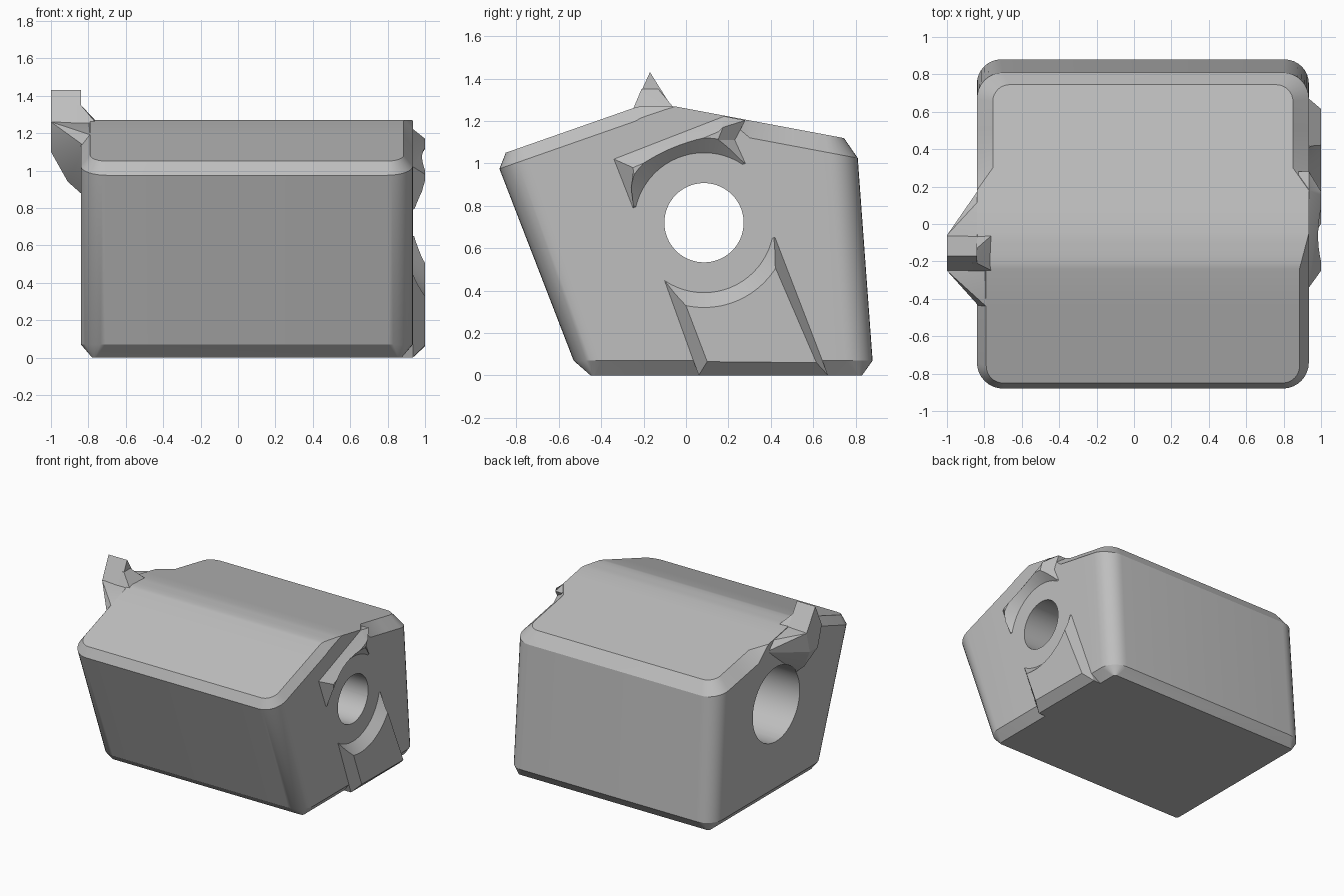
import bpy, bmesh, math

if "Cube" in bpy.data.objects:
    bpy.data.objects.remove(bpy.data.objects["Cube"])

grey = bpy.data.materials.new("steel_grey")
grey.diffuse_color = (0.52, 0.52, 0.52, 1)
grey.use_nodes = True
grey.node_tree.nodes["Principled BSDF"].inputs["Base Color"].default_value = grey.diffuse_color
HOLE = (0.085, 0.72)   # bore centre in y, z
MID, HALF = 0.0475, 0.8875   # body centre and half width in x


def finish(name, bm):
    bmesh.ops.recalc_face_normals(bm, faces=bm.faces)
    me = bpy.data.meshes.new(name)
    bm.to_mesh(me)
    bm.free()
    me.materials.append(grey)
    ob = bpy.data.objects.new(name, me)
    bpy.context.collection.objects.link(ob)
    return ob


def hull(name, *groups):
    bm = bmesh.new()
    for pts in groups:
        bmesh.ops.convex_hull(bm, input=[bm.verts.new(p) for p in pts])
    return finish(name, bm)


def layers(name, levels):
    """Solid from matching (y, z) outlines stacked along x."""
    bm = bmesh.new()
    rings = [[bm.verts.new((x, y, z)) for y, z in pts] for x, pts in levels]
    n = len(rings[0])
    for a, b in zip(rings, rings[1:]):
        for i in range(n):
            j = (i + 1) % n
            bm.faces.new((a[i], a[j], b[j], b[i]))
    bm.faces.new(rings[0])
    bm.faces.new(rings[-1])
    return finish(name, bm)


def circle(r, n=64):
    return [(HOLE[0] + r * math.cos(2 * math.pi * i / n),
             HOLE[1] + r * math.sin(2 * math.pi * i / n)) for i in range(n)]


def cut(ob, levels):
    cutter = layers("cutter", levels)
    mod = ob.modifiers.new("cut", 'BOOLEAN')
    mod.operation, mod.solver, mod.object = 'DIFFERENCE', 'EXACT', cutter
    bpy.context.view_layer.objects.active = ob
    bpy.ops.object.modifier_apply(modifier=mod.name)
    bpy.data.objects.remove(cutter)


# ---- body: rounded-rectangle loops lofted from the base to the peaked roof
def roof(y):
    return min(1.05 + 0.35 * (y + 0.85), 1.27 - 0.1875 * (y + 0.06), 1.27)


STATIONS = [-0.45, -0.24, -0.21, -0.16, -0.1, -0.05, 0.06, 0.18, 0.3, 0.5]


def fade(y):
    """Roof chamfer amount, vanishing along the ridge."""
    if y < 0:
        return max(0, min(1, (-0.05 - y) / 0.19))
    return max(0, min(1, (y - 0.18) / 0.12))


def chain(half, y0, y1, r, inset=False, n=8):
    """Right half of a loop, front to back, as (x offset, y)."""
    arc = [math.pi / 2 * i / n for i in range(n + 1)]
    def width(y):
        return half - ((0.05 if y < 0 else 0.085) * fade(y) if inset else 0)
    front = [(width(-1) - r + r * math.sin(t), y0 + r - r * math.cos(t)) for t in arc]
    back = [(width(1) - r + r * math.cos(t), y1 - r + r * math.sin(t)) for t in arc]
    a, b = (y0, y1) if half < HALF or y0 > -0.8 else (-0.88, 0.81)
    if inset:
        a, b = -0.88, 0.81
    side = [a + (y + 0.88) / 1.69 * (b - a) for y in STATIONS]
    return front + [(width(y), y) for y in side] + back


def eave(y):
    return roof(y) - (0.065 if y < 0 else 0.082) * fade(y)


loops = [[(x, y, 0.0) for x, y in chain(HALF - 0.06, -0.45, 0.83, 0.02)],
         [(x, y, 0.07) for x, y in chain(HALF, -0.53, 0.88, 0.13)],
         [(x, y, eave(y)) for x, y in chain(HALF, -0.88, 0.81, 0.14)],
         [(x, y, roof(y)) for x, y in chain(HALF, -0.85, 0.745, 0.09, True)]]
bm = bmesh.new()
rows = [[[bm.verts.new((MID + s * x, y, z)) for x, y, z in lp] for s in (1, -1)] for lp in loops]
for lo, hi in zip(rows, rows[1:]):
    for s in (0, 1):
        for i in range(len(lo[s]) - 1):
            bm.faces.new((lo[s][i], lo[s][i + 1], hi[s][i + 1], hi[s][i]))
    for e in (0, -1):
        bm.faces.new((lo[0][e], lo[1][e], hi[1][e], hi[0][e]))
top_r, top_l = rows[-1]
for i in range(len(top_r) - 1):
    bm.faces.new((top_r[i], top_r[i + 1], top_l[i + 1], top_l[i]))
bm.faces.new(rows[0][0] + rows[0][1][::-1])
bmesh.ops.remove_doubles(bm, verts=bm.verts, dist=0.0005)
body = finish("body", bm)

# ---- flared bracket on the left, under the tooth
bracket = hull("tooth_bracket", [
    (-1, -0.25, 1.26), (-1, -0.06, 1.26), (-1, -0.2, 1.1), (-1, -0.1, 1.1),
    (-0.91, -0.16, 0.94), (-0.82, -0.16, 0.86),
    (-0.78, -0.45, 1.188), (-0.82, -0.45, 1.13), (-0.76, 0.2, 1.22), (-0.82, 0.2, 1.16),
    (-0.76, -0.2, 1.265), (-0.76, -0.06, 1.268)])

# ---- pointed tooth with a sloped foot
tooth = hull("tooth",
             [(x, y, z) for x in (-1, -0.84) for y, z in ((-0.25, 1.255), (-0.06, 1.255), (-0.17, 1.43))],
             [(-0.86, -0.21, 1.35), (-0.86, -0.13, 1.35), (-0.84, -0.21, 1.35), (-0.84, -0.13, 1.35),
              (-0.86, -0.25, 1.255), (-0.86, -0.06, 1.255), (-0.76, -0.25, 1.255), (-0.76, -0.06, 1.265)])

# ---- bore with a wide counterbore from the left
for ob in (body, bracket):
    cut(ob, [(-1.3, circle(0.29)), (0.4, circle(0.29))])
cut(body, [(0.2, circle(0.187)), (1.3, circle(0.187))])

# ---- raised tongue and upper band on the right face, hollowed by a cone
base = [(-0.12, 0.5), (0.06, 0.0), (0.67, 0.0), (0.42, 0.65)]
tongue = layers("raised_tongue", [
    (0.86, base), (0.935, base),
    (1.0, [(-0.065, 0.5), (0.1, 0.065), (0.615, 0.06), (0.36, 0.65)])])
base = [(-0.34, 1.02), (-0.25, 0.79), (0.28, 1.0), (0.23, 1.11), (0.28, 1.203), (0.18, 1.222)]
band = layers("raised_band", [
    (0.88, base), (0.935, base),
    (1.0, [(-0.25, 0.98), (-0.23, 0.84), (0.2, 1.05), (0.15, 1.11), (0.175, 1.17), (0.155, 1.15)])])
for ob in (tongue, band):
    cut(ob, [(0.8, circle(0.33)), (0.935, circle(0.33)), (1.0, circle(0.4)), (1.1, circle(0.5))])

bpy.ops.object.select_all(action='DESELECT')
for ob in (body, bracket, tooth, tongue, band):
    ob.select_set(True)
bpy.context.view_layer.objects.active = body
bpy.ops.object.shade_smooth_by_angle(angle=math.radians(25))
